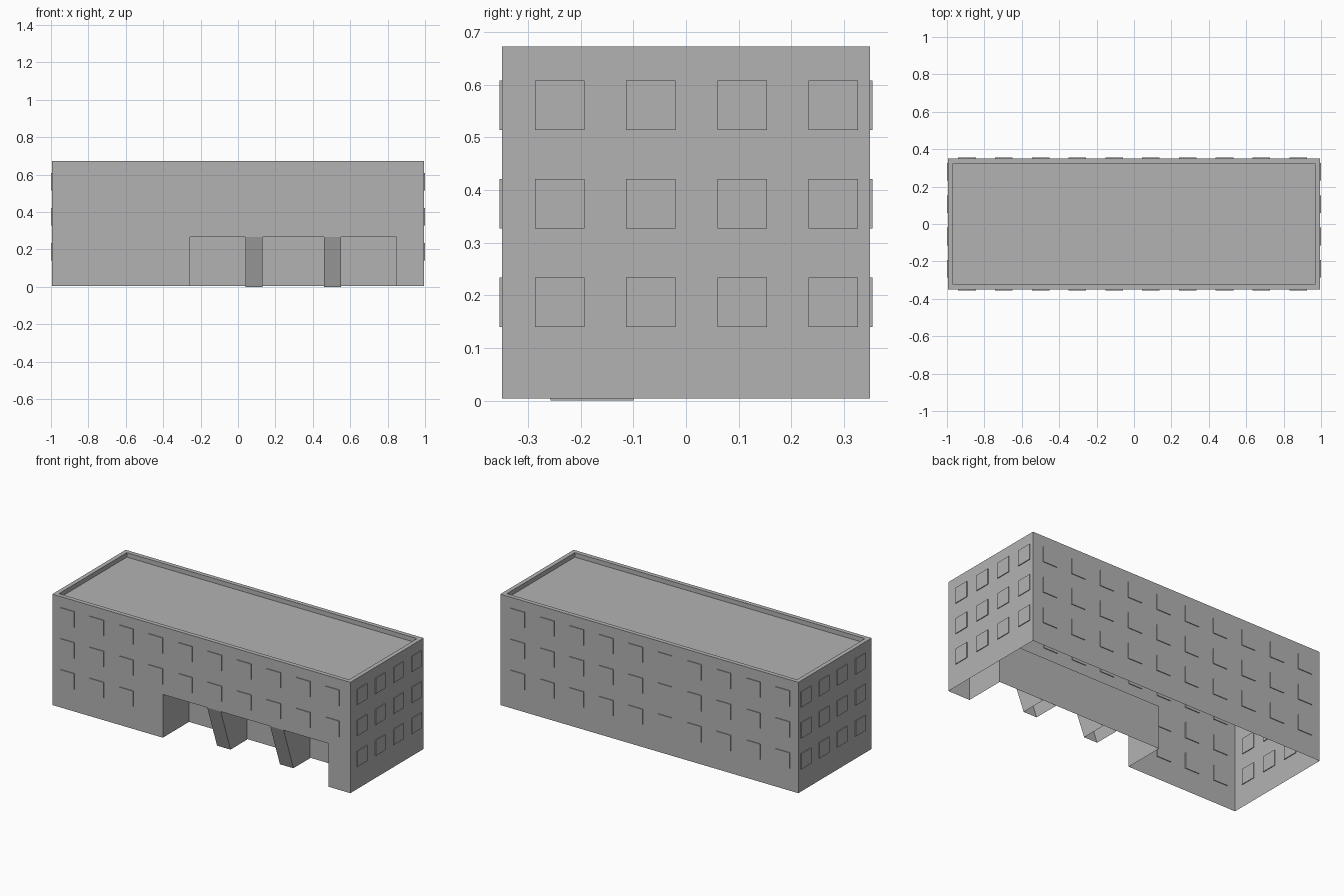
import bpy, bmesh
from mathutils import Vector

default = bpy.data.objects.get("Cube")
if default:
    bpy.data.objects.remove(default, do_unlink=True)

# Single concrete colour
concrete = bpy.data.materials.new("grey_concrete")
concrete.use_nodes = True
GREY = (0.45, 0.45, 0.45, 1)
concrete.diffuse_color = GREY
concrete.node_tree.nodes["Principled BSDF"].inputs["Base Color"].default_value = GREY

HX, HY = 0.995, 0.35            # half size of the block
BASE, TOP = 0.004, 0.673
RX0, RX1 = -0.257, 0.848        # entrance recess
RY, RZ = -0.1, 0.265


def finish(name, bm):
    mesh = bpy.data.meshes.new(name)
    bm.normal_update()
    bm.to_mesh(mesh)
    bm.free()
    mesh.materials.append(concrete)
    obj = bpy.data.objects.new(name, mesh)
    bpy.context.collection.objects.link(obj)
    return obj


def add_face(bm, *points):
    return bm.faces.new([bm.verts.new(p) for p in points])


def add_box(bm, center, size):
    verts = bmesh.ops.create_cube(bm, size=1)["verts"]
    for v in verts:
        v.co = Vector(center) + v.co * Vector(size)


# Outer walls: a hollow shell, open underneath, front wall notched for the recess
bm = bmesh.new()
add_face(bm, (-HX, -HY, BASE), (RX0, -HY, BASE), (RX0, -HY, RZ), (RX1, -HY, RZ),
         (RX1, -HY, BASE), (HX, -HY, BASE), (HX, -HY, TOP), (-HX, -HY, TOP))
add_face(bm, (HX, HY, BASE), (-HX, HY, BASE), (-HX, HY, TOP), (HX, HY, TOP))
add_face(bm, (HX, -HY, BASE), (HX, HY, BASE), (HX, HY, TOP), (HX, -HY, TOP))
add_face(bm, (-HX, HY, BASE), (-HX, -HY, BASE), (-HX, -HY, TOP), (-HX, HY, TOP))

# Roof with a parapet
roof = add_face(bm, (-HX, -HY, TOP), (HX, -HY, TOP), (HX, HY, TOP), (-HX, HY, TOP))
bm.normal_update()
bmesh.ops.inset_region(bm, faces=[roof], thickness=0.037, use_boundary=True)
sunk = bmesh.ops.extrude_discrete_faces(bm, faces=[roof])["faces"][0]
bmesh.ops.translate(bm, verts=sunk.verts, vec=(0, 0, -0.027))
bmesh.ops.remove_doubles(bm, verts=bm.verts, dist=0.0001)
finish("building_shell", bm)

# Recess: back wall, two cheeks and ceiling
bm = bmesh.new()
add_face(bm, (RX0, RY, BASE), (RX1, RY, BASE), (RX1, RY, RZ), (RX0, RY, RZ))
add_face(bm, (RX0, -HY, BASE), (RX0, RY, BASE), (RX0, RY, RZ), (RX0, -HY, RZ))
add_face(bm, (RX1, RY, BASE), (RX1, -HY, BASE), (RX1, -HY, RZ), (RX1, RY, RZ))
add_face(bm, (RX0, RY, RZ), (RX1, RY, RZ), (RX1, -HY, RZ), (RX0, -HY, RZ))
bmesh.ops.remove_doubles(bm, verts=bm.verts, dist=0.0001)
finish("entrance_recess", bm)

# Flared columns: slanted front, open at the foot
for side, x0 in (("right", 0.04), ("left", 0.46)):
    x1, foot = x0 + 0.09, -0.257
    bm = bmesh.new()
    add_face(bm, (x0, foot, 0), (x1, foot, 0), (x1, -HY, RZ), (x0, -HY, RZ))
    add_face(bm, (x1, foot, 0), (x1, RY, 0), (x1, RY, RZ), (x1, -HY, RZ))
    add_face(bm, (x0, RY, 0), (x0, foot, 0), (x0, -HY, RZ), (x0, RY, RZ))
    bmesh.ops.remove_doubles(bm, verts=bm.verts, dist=0.0001)
    finish(side + "_column", bm)

# Window panels, standing slightly proud of each wall
ROWS = [0.187 * (i + 1) for i in range(3)]
LONG = [-0.893 + 0.1967 * i for i in range(10)]
SHORT = [-0.24 + 0.1733 * i for i in range(4)]
SIZE, THICK = 0.094, 0.009

for name, sign in (("front", -1), ("back", 1)):
    bm = bmesh.new()
    for z in ROWS:
        for x in LONG:
            if sign < 0 and z < RZ and x + SIZE / 2 > RX0 - 0.01:
                continue
            add_box(bm, (x, sign * HY, z), (SIZE, THICK, SIZE))
    finish(name + "_windows", bm)

for name, sign in (("right", -1), ("left", 1)):
    bm = bmesh.new()
    for z in ROWS:
        for y in SHORT:
            add_box(bm, (sign * HX, y, z), (THICK, SIZE, SIZE))
    finish(name + "_windows", bm)
